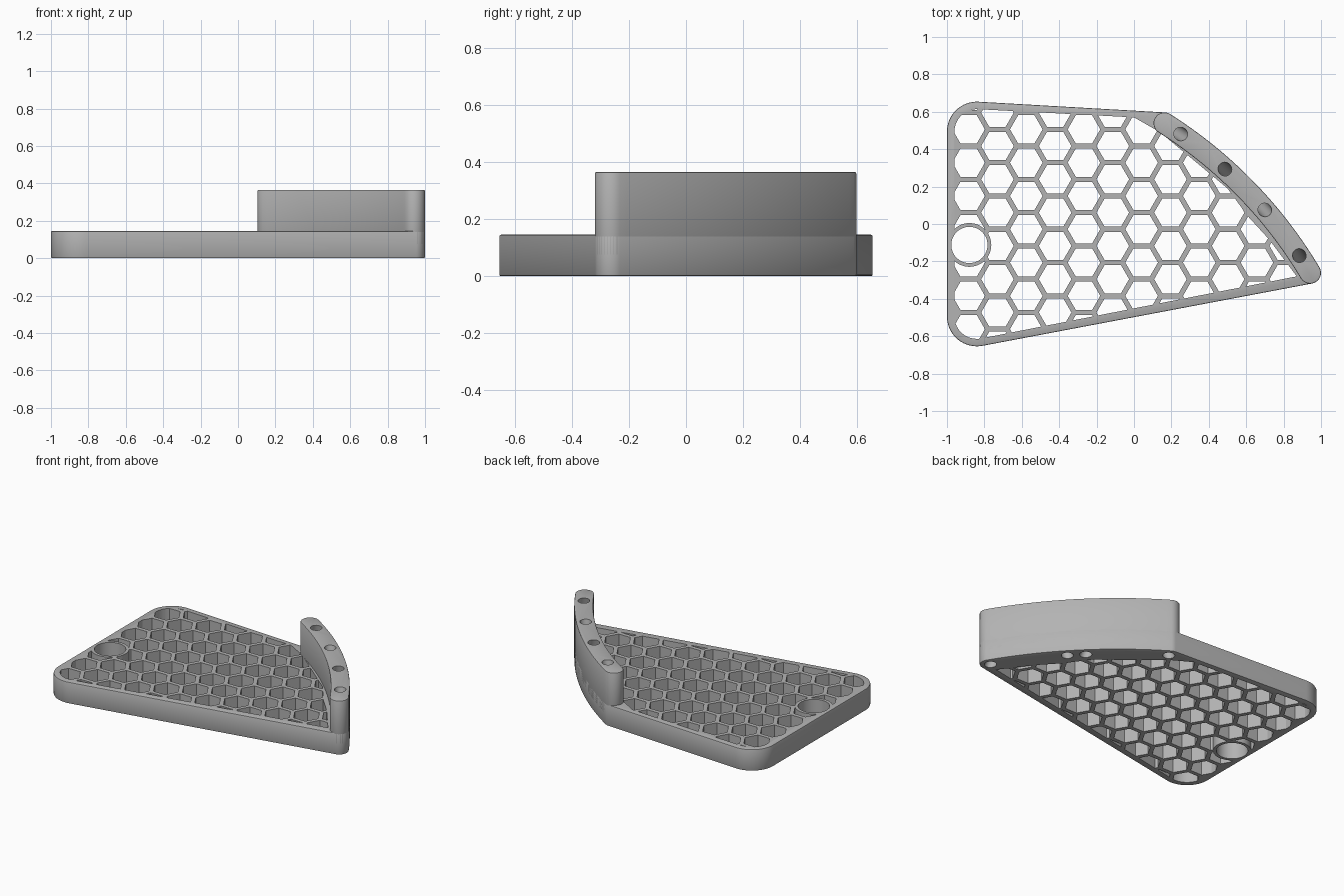
import bpy, bmesh
from math import radians, cos, sin, pi, sqrt
from mathutils import Vector

if "Cube" in bpy.data.objects:
    bpy.data.objects.remove(bpy.data.objects["Cube"])

gray = bpy.data.materials.new("light_gray")
gray.use_nodes = True
gray.diffuse_color = (0.45, 0.45, 0.45, 1)
gray.node_tree.nodes["Principled BSDF"].inputs["Base Color"].default_value = gray.diffuse_color

PLATE_H, WALL_H = 0.145, 0.365
CENTRE, RADIUS, HALF = (-1.12, -1.49), 2.4, 0.058   # curved wall centreline
A0, A1 = 30.8, 57.7                                 # its end angles
CORNER_X, CORNER_Y, CORNER_R = -0.84, 0.494, 0.16


def polar(c, r, a):
    return (c[0] + r * cos(radians(a)), c[1] + r * sin(radians(a)))


def arc(c, r, a, b, n=16):
    return [polar(c, r, a + (b - a) * i / n) for i in range(n + 1)]


def add_prism(bm, points, z0, z1):
    ring = []
    for p in points:
        if not ring or (Vector(p) - Vector(ring[-1])).length > 0.001:
            ring.append(p)
    if (Vector(ring[0]) - Vector(ring[-1])).length < 0.001:
        ring.pop()
    face = bm.faces.new([bm.verts.new((x, y, z0)) for x, y in ring])
    out = bmesh.ops.extrude_face_region(bm, geom=[face])
    for v in out["geom"]:
        if isinstance(v, bmesh.types.BMVert):
            v.co.z = z1


def make(name, prisms):
    bm = bmesh.new()
    for p in prisms:
        add_prism(bm, *p)
    bmesh.ops.recalc_face_normals(bm, faces=bm.faces)
    mesh = bpy.data.meshes.new(name)
    bm.to_mesh(mesh)
    bm.free()
    mesh.materials.append(gray)
    ob = bpy.data.objects.new(name, mesh)
    bpy.context.collection.objects.link(ob)
    return ob


def bake(ob):
    bpy.context.view_layer.update()
    graph = bpy.context.evaluated_depsgraph_get()
    mesh = bpy.data.meshes.new_from_object(ob.evaluated_get(graph))
    ob.modifiers.clear()
    ob.data = mesh


def boolean(ob, other, operation="DIFFERENCE"):
    mod = ob.modifiers.new("cut", "BOOLEAN")
    mod.object, mod.operation, mod.solver = other, operation, "EXACT"
    bake(ob)


def soften(ob):
    mod = ob.modifiers.new("edge", "BEVEL")
    mod.width, mod.segments = 0.006, 2
    mod.limit_method, mod.angle_limit = "ANGLE", radians(50)
    bake(ob)


tip, top_end = polar(CENTRE, RADIUS, A0), polar(CENTRE, RADIUS, A1)
front_corner, back_corner = (CORNER_X, -CORNER_Y), (CORNER_X, CORNER_Y)
FRONT_A, BACK_A = 280.7, 86.8                       # tangent angles of the long edges
outer = arc(CENTRE, RADIUS + HALF, A0, A1, 40)

# Base plate
plate = make("base_plate", [(
    arc(front_corner, CORNER_R, 180, FRONT_A) + arc(tip, HALF, FRONT_A, 360 + A0)
    + outer + arc(top_end, HALF, A1, BACK_A, 6)
    + arc(back_corner, CORNER_R, BACK_A, 180), 0, PLATE_H)])
soften(plate)

# Raised curved wall
wall = make("curved_wall", [(
    outer + arc(top_end, HALF, A1, A1 + 180)
    + arc(CENTRE, RADIUS - HALF, A1, A0, 40) + arc(tip, HALF, A0 + 180, A0 + 360),
    0.07, WALL_H)])
soften(wall)

# Honeycomb cells, clipped to the inside of the rim and kept clear of the ring
PITCH, GAP = 0.178, 0.027
cell_r = (PITCH - GAP) / sqrt(3)
cells = []
for col in range(-1, 12):
    for row in range(-8, 4):
        c = (-0.73 + col * PITCH * sqrt(3) / 2, 0.417 + (row + 0.5 * (col % 2)) * PITCH)
        cells.append((arc(c, cell_r, 0, 360, 6), -0.1, 0.3))
cell_cutter = make("cell_cutter", cells)
rim_r = CORNER_R - 0.04
region = make("rim_region", [(
    arc(front_corner, rim_r, 180, FRONT_A)
    + [(0.87, -0.28), (0.72, -0.08), (0.61, 0.04), (0.5, 0.19), (0.14, 0.49), (0.0, 0.57)]
    + arc(back_corner, rim_r, BACK_A, 180), -0.05, 0.25)])
ring_centre = (-0.88, -0.112)
ring = make("ring_body", [(arc(ring_centre, 0.117, 0, 360, 48), -0.2, 0.4)])
ring_hole = make("ring_hole", [(arc(ring_centre, 0.097, 0, 360, 48), -0.2, 0.4)])
boolean(cell_cutter, region, "INTERSECT")
boolean(cell_cutter, ring)
boolean(plate, cell_cutter)
boolean(plate, ring_hole)

# Slanted holes through the wall
cutters = [cell_cutter, region, ring, ring_hole]
for low, high in ((57.5, 55.2), (45.3, 48.0), (42.6, 40.7), (31.0, 33.4)):
    a = Vector((*polar(CENTRE, RADIUS, low), 0))
    b = Vector((*polar(CENTRE, RADIUS, high), WALL_H))
    axis = b - a
    drill = make("drill", [(arc((0, 0), 0.036, 0, 360, 32), -0.1, axis.length + 0.1)])
    drill.rotation_mode = "QUATERNION"
    drill.rotation_quaternion = axis.to_track_quat("Z", "Y")
    drill.location = a
    boolean(plate, drill)
    boolean(wall, drill)
    cutters.append(drill)

for c in cutters:
    bpy.data.objects.remove(c)

# Smooth curves, sharp edges
for ob in (plate, wall):
    bpy.ops.object.select_all(action="DESELECT")
    ob.select_set(True)
    bpy.context.view_layer.objects.active = ob
    bpy.ops.object.shade_smooth_by_angle(angle=radians(25))
